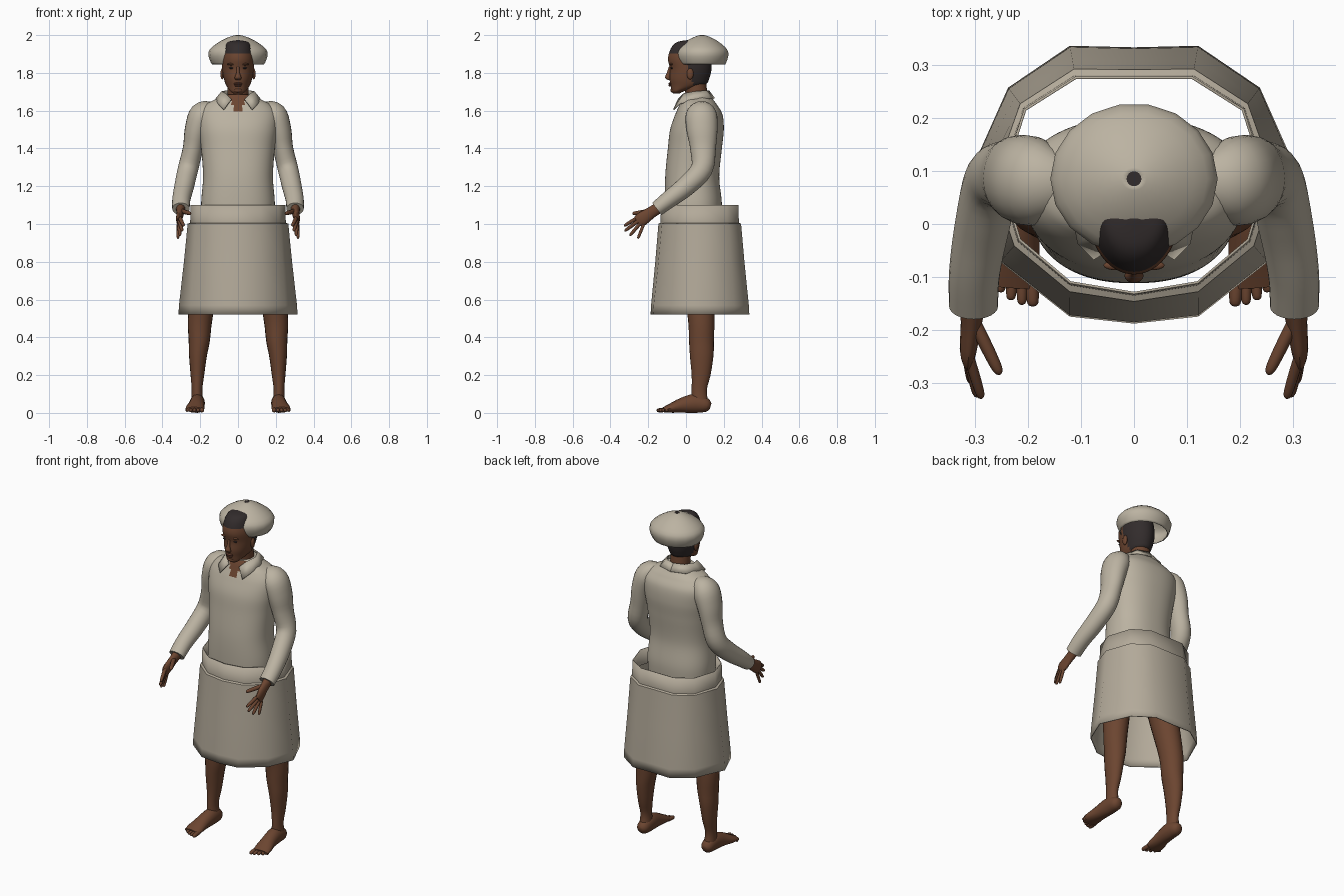
import bpy, bmesh, math
from mathutils import Vector

cube = bpy.data.objects.get("Cube")
if cube:
    bpy.data.objects.remove(cube, do_unlink=True)


def material(name, r, g, b):
    m = bpy.data.materials.new(name)
    m.use_nodes = True
    m.diffuse_color = (r, g, b, 1)
    m.node_tree.nodes["Principled BSDF"].inputs["Base Color"].default_value = (r, g, b, 1)
    return m


SHIRT = material("pale linen", .50, .45, .36)
SKIRT = material("apron linen", .45, .40, .32)
SKIN = material("brown skin", .15, .06, .03)
LIPS = material("dark lips", .11, .04, .025)
HAIR = material("dark hair", .032, .025, .025)


def finish(name, bm, mats, rule=None, mirror=False, thickness=0):
    bmesh.ops.recalc_face_normals(bm, faces=bm.faces)
    for f in bm.faces:
        f.smooth = True
        if rule:
            f.material_index = rule(f.calc_center_median())
    mesh = bpy.data.meshes.new(name)
    bm.to_mesh(mesh)
    bm.free()
    ob = bpy.data.objects.new(name, mesh)
    bpy.context.collection.objects.link(ob)
    for m in mats:
        mesh.materials.append(m)
    bpy.ops.object.select_all(action='DESELECT')
    ob.select_set(True)
    bpy.context.view_layer.objects.active = ob
    bpy.ops.object.shade_smooth_by_angle(angle=math.radians(45))
    if thickness:
        solid = ob.modifiers.new("thickness", 'SOLIDIFY')
        solid.thickness = thickness
        solid.offset = 0
    if mirror:
        ob.modifiers.new("mirror", 'MIRROR')
    return ob


def smooth_path(pts, steps):
    """Catmull-Rom refinement of sections (x, y, z, half width, half depth)."""
    out = []
    for i in range(len(pts) - 1):
        p0, p1, p2, p3 = (pts[max(0, min(len(pts) - 1, i + k))] for k in (-1, 0, 1, 2))
        for s in range(steps):
            t = s / steps
            out.append([.5 * (2 * b + (c - a) * t + (2 * a - 5 * b + 4 * c - d) * t * t
                              + (3 * b - a - 3 * c + d) * t ** 3)
                        for a, b, c, d in zip(p0, p1, p2, p3)])
    out.append(list(pts[-1]))
    return out


def loft(bm, pts, sides=16, steps=3, flat=False, power=2.0, caps=True):
    """Sweep an oval through sections; flat keeps each ring horizontal."""
    pts = smooth_path(pts, steps)
    rings = []
    for i, p in enumerate(pts):
        side, up = Vector((1, 0, 0)), Vector((0, 1, 0))
        if not flat:
            a, b = pts[max(0, i - 1)], pts[min(len(pts) - 1, i + 1)]
            t = (Vector(b[:3]) - Vector(a[:3])).normalized()
            side = (side - t * side.dot(t)).normalized()
            up = t.cross(side)
        ring = []
        for k in range(sides):
            ang = math.tau * k / sides
            c, s = math.cos(ang), math.sin(ang)
            c = math.copysign(abs(c) ** (2 / power), c)
            s = math.copysign(abs(s) ** (2 / power), s)
            ring.append(bm.verts.new(Vector(p[:3]) + side * c * max(p[3], .002)
                                     + up * s * max(p[4], .002)))
        rings.append(ring)
    bridge(bm, rings, True)
    if caps:
        bm.faces.new(rings[0])
        bm.faces.new(rings[-1])


def bridge(bm, rings, closed):
    n = len(rings[0])
    for a, b in zip(rings, rings[1:]):
        for k in range(n if closed else n - 1):
            j = (k + 1) % n
            bm.faces.new((a[k], a[j], b[j], b[k]))


def lofted(name, paths, mats, rule=None, mirror=False, thickness=0, **kw):
    bm = bmesh.new()
    for p in paths:
        loft(bm, p, **kw)
    return finish(name, bm, mats, rule, mirror, thickness)


def blob(name, loc, size, mat, mirror=False):
    bm = bmesh.new()
    bmesh.ops.create_uvsphere(bm, u_segments=12, v_segments=8, radius=1)
    for v in bm.verts:
        v.co = Vector(loc) + Vector(a * b for a, b in zip(v.co, size))
    finish(name, bm, [mat], mirror=mirror)


def digit(a, b, r):
    """Tapered finger or toe with a rounded tip."""
    a, b = Vector(a), Vector(b)
    return [(*a.lerp(b, t), r * k, r * k) for t, k in ((0, 1), (.5, 1), (.9, .8), (1, .25))]


# Shirt body with an open neckline
torso = [(0, .04, .95, .185, .14), (0, .04, 1.1, .195, .15), (0, .033, 1.25, .185, .143),
         (0, .047, 1.4, .195, .143), (0, .058, 1.5, .208, .142), (0, .068, 1.58, .21, .125),
         (0, .065, 1.63, .175, .1), (0, .06, 1.66, .12, .083), (0, .058, 1.685, .075, .068)]
lofted("shirt_body", [torso], [SHIRT, SKIN],
       lambda c: int(c.y < .04 and abs(c.x) < (c.z - 1.565) * .45),
       sides=72, steps=8, flat=True, power=2.3)

# Sleeves
sleeve = [(.13, .075, 1.61, .04, .05), (.185, .08, 1.58, .07, .082), (.218, .085, 1.5, .064, .082),
          (.238, .09, 1.4, .054, .068), (.265, .083, 1.29, .054, .058), (.285, 0, 1.2, .052, .053),
          (.3, -.09, 1.13, .048, .046), (.302, -.155, 1.08, .046, .04)]
lofted("sleeves", [sleeve], [SHIRT], mirror=True, sides=24, steps=4)

# Collar folded around the neck
top = [(0, .12, 1.705), (.06, .1, 1.705), (.085, .045, 1.70), (.065, -.01, 1.69), (.035, -.04, 1.66)]
low = [(0, .15, 1.665), (.085, .125, 1.665), (.118, .045, 1.66), (.105, -.035, 1.635), (.075, -.065, 1.605)]
bm = bmesh.new()
bridge(bm, [[bm.verts.new(p) for p in row] for row in (top, low)], False)
finish("collar", bm, [SHIRT], mirror=True, thickness=.007)

# Wrap skirt: faceted tube with a narrower waistband and a straight hem
waist = [(0, -.13), (.12, -.11), (.215, -.03), (.248, .08), (.205, .215), (.11, .275), (0, .275)]
hem = [(0, -.185), (.12, -.172), (.25, -.07), (.313, .08), (.235, .255), (.12, .333), (0, .33)]
bm = bmesh.new()
rings = []
for z, f in ((1.1, 0), (1.005, .05), (1.0, .25), (.8, .55), (.57, .95), (.52, 1)):
    half = [Vector(a).lerp(Vector(b), f) for a, b in zip(waist, hem)]
    loop = half + [Vector((-p.x, p.y)) for p in half[-2:0:-1]]
    rings.append([bm.verts.new((p.x, p.y, z)) for p in loop])
bridge(bm, rings, True)
finish("skirt", bm, [SKIRT], thickness=.005)

# Legs and feet
leg = [(.215, .075, .05, .034, .045), (.217, .07, .12, .028, .04), (.215, .08, .2, .036, .05),
       (.212, .083, .3, .047, .062), (.205, .082, .38, .056, .066), (.2, .08, .5, .065, .07),
       (.17, .06, .7, .075, .085), (.12, .05, .92, .085, .095)]
lofted("legs", [leg], [SKIN], mirror=True, flat=True, sides=20)
foot = [(.215, .13, .035, .015, .015), (.215, .11, .04, .034, .036), (.215, .05, .05, .04, .05),
        (.22, -.02, .04, .042, .04), (.227, -.08, .025, .05, .025), (.23, -.118, .017, .046, .014)]
lofted("feet", [foot], [SKIN], mirror=True)
toes = [digit((.193 + .018 * i, -.1, .017), (.19 + .021 * i, -.155 + .003 * i * i, .013),
              .0125 if i == 0 else .01) for i in range(5)]
lofted("toes", toes, [SKIN], mirror=True, sides=10)

# Hands
palm = [(.302, -.13, 1.095, .028, .03), (.306, -.185, 1.06, .02, .031),
        (.312, -.235, 1.025, .016, .037), (.313, -.255, 1.01, .01, .031)]
lofted("palms", [palm], [SKIN], mirror=True)
fingers = [digit((.31, -.252, 1.036), (.287, -.328, .99), .010),
           digit((.312, -.247, 1.02), (.295, -.325, .963), .010),
           digit((.314, -.238, 1.008), (.307, -.298, .938), .0095),
           digit((.316, -.225, .997), (.318, -.255, .922), .0085),
           digit((.3, -.185, 1.07), (.252, -.283, 1.055), .012)]
lofted("fingers", fingers, [SKIN], mirror=True, sides=10)

# Neck and head, with hair over the crown and the back
lofted("neck", [[(0, .07, 1.58, .06, .06), (0, .058, 1.67, .056, .058), (0, .045, 1.76, .056, .06)]],
       [SKIN], flat=True)
head = [(0, -.05, 1.692, .025, .018), (0, -.04, 1.705, .042, .036), (0, .008, 1.735, .063, .09),
        (0, .018, 1.77, .075, .105), (0, .025, 1.82, .084, .11), (0, .02, 1.87, .086, .115),
        (0, .02, 1.91, .08, .108), (0, .016, 1.945, .068, .086), (0, .015, 1.965, .05, .057),
        (0, .015, 1.973, .01, .01)]


def is_hair(c):
    return int(c.z > 1.905 or (c.y > .035 and c.z > 1.725) or (c.y > .005 and c.z > 1.81))


lofted("head", [head], [SKIN, HAIR], is_hair, flat=True, sides=48, steps=6)

# Facial features
lofted("nose", [[(0, -.082, 1.835, .007, .008), (0, -.092, 1.8, .009, .01),
                 (0, -.097, 1.775, .018, .014), (0, -.088, 1.762, .012, .008)]],
       [SKIN], flat=True)
blob("ears", (.083, .022, 1.795), (.01, .018, .03), SKIN, True)
blob("brows", (.034, -.078, 1.846), (.024, .009, .006), SKIN, True)
blob("eyes", (.034, -.075, 1.826), (.013, .006, .005), HAIR, True)
blob("upper_lip", (0, -.084, 1.743), (.024, .009, .006), LIPS)
blob("lower_lip", (0, -.083, 1.733), (.02, .009, .006), LIPS)
blob("chin", (0, -.066, 1.708), (.024, .016, .014), SKIN)

# Soft round hat, worn back on the head
hat = [(0, .085, z, r, r * .9) for z, r in
       ((1.845, .135), (1.87, .148), (1.905, .155), (1.935, .136), (1.97, .085), (1.99, .04), (1.997, .012))]
lofted("hat", [hat], [SHIRT], thickness=.005, flat=True, caps=False, sides=18, steps=2)
lofted("hat_button", [[(0, .085, 1.994, .014, .014), (0, .085, 2.0, .014, .014)]],
       [HAIR], flat=True, steps=1)
